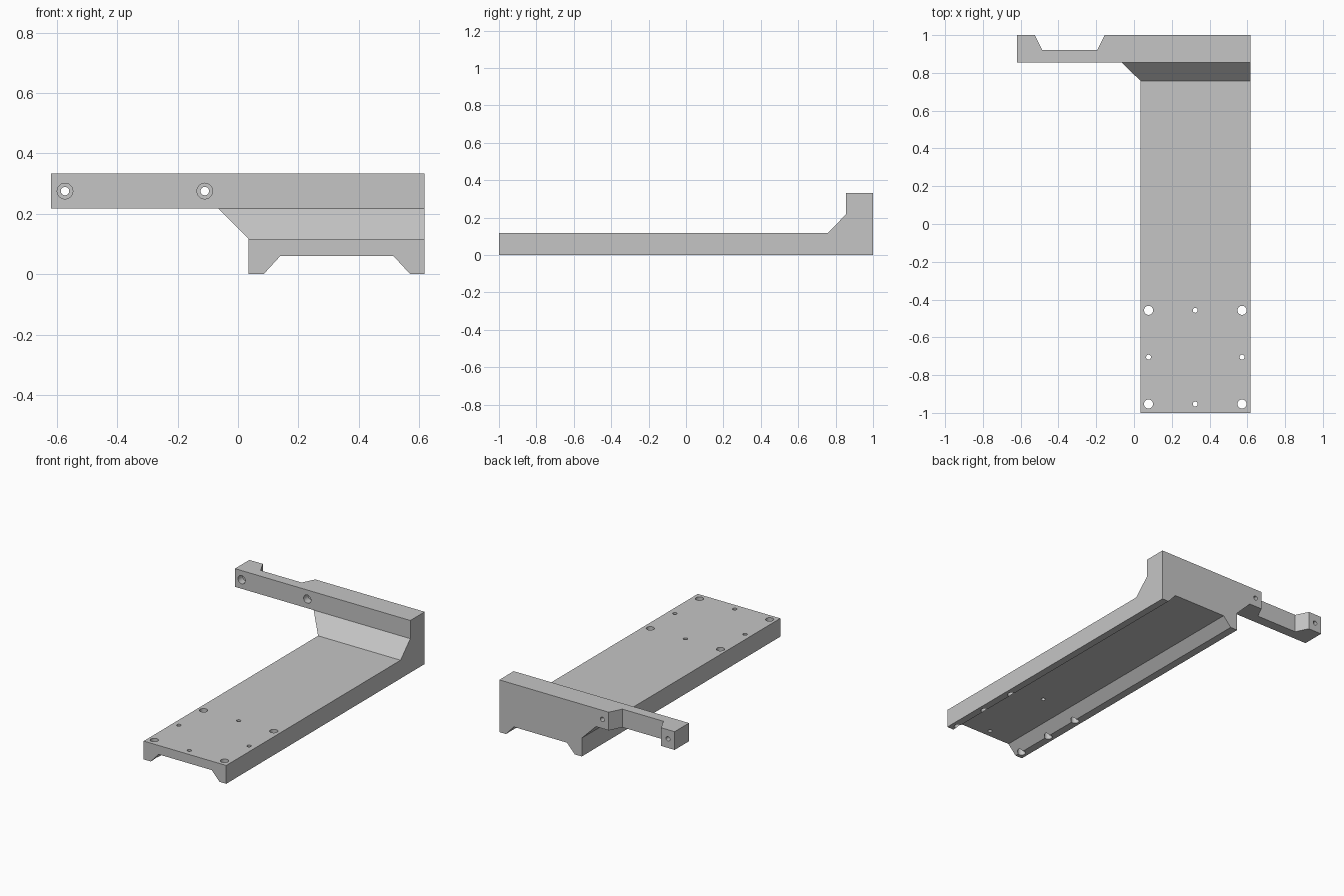
import bpy, bmesh, math
from mathutils import Matrix, Vector

cube = bpy.data.objects.get("Cube")
if cube:
    bpy.data.objects.remove(cube, do_unlink=True)

GREY = (0.56, 0.56, 0.56, 1)
grey = bpy.data.materials.new("plain grey")
grey.use_nodes = True
grey.diffuse_color = GREY
grey.node_tree.nodes["Principled BSDF"].inputs["Base Color"].default_value = GREY

RIGHT, LEFT = 0.035, 0.617          # plate sides
PLATE_TOP, BAR_BASE, BAR_TOP = 0.117, 0.217, 0.333
BAR_FRONT, FLARE_FRONT, FLARE_RIGHT = 0.855, 0.757, -0.065


def make_object(name, bm):
    bmesh.ops.recalc_face_normals(bm, faces=bm.faces)
    mesh = bpy.data.meshes.new(name)
    bm.to_mesh(mesh)
    bm.free()
    mesh.materials.append(grey)
    obj = bpy.data.objects.new(name, mesh)
    bpy.context.collection.objects.link(obj)
    return obj


def loft(name, start, end):
    """Solid between two matching loops of points."""
    bm = bmesh.new()
    a = [bm.verts.new(p) for p in start]
    b = [bm.verts.new(p) for p in end]
    bm.faces.new(a)
    bm.faces.new(b)
    n = len(a)
    for i in range(n):
        j = (i + 1) % n
        bm.faces.new((a[i], a[j], b[j], b[i]))
    return make_object(name, bm)


def cylinder(bm, x, y, z, radius, depth, along_y=False):
    turn = Matrix.Rotation(math.pi / 2, 4, "X") if along_y else Matrix()
    bmesh.ops.create_cone(bm, cap_ends=True, segments=24, radius1=radius,
                          radius2=radius, depth=depth,
                          matrix=Matrix.Translation(Vector((x, y, z))) @ turn)


def combine(target, other, operation):
    """Apply a boolean and remove the operand."""
    mod = target.modifiers.new(operation, "BOOLEAN")
    mod.operation, mod.solver, mod.object = operation, "EXACT", other
    bpy.context.view_layer.objects.active = target
    bpy.ops.object.modifier_apply(modifier=mod.name)
    bpy.data.objects.remove(other, do_unlink=True)


def rect(x, y, z):
    return [(x, y, z), (LEFT, y, z), (LEFT, 1, z), (x, 1, z)]


# Long plate with a tapered channel underneath
section = [(RIGHT, 0), (0.085, 0), (0.14, 0.06), (0.515, 0.06), (0.57, 0),
           (LEFT, 0), (LEFT, PLATE_TOP), (RIGHT, PLATE_TOP)]
bracket = loft("mounting_bracket", [(x, -1, z) for x, z in section],
               [(x, 1, z) for x, z in section])

# Flared riser joining plate and bar
riser = loft("riser", rect(RIGHT, FLARE_FRONT, PLATE_TOP),
             rect(FLARE_RIGHT, BAR_FRONT, BAR_BASE))

# Cross bar with a notch in its back
outline = [(-0.62, BAR_FRONT), (LEFT, BAR_FRONT), (LEFT, 1), (-0.155, 1),
           (-0.195, 0.92), (-0.485, 0.92), (-0.525, 1), (-0.62, 1)]
bar = loft("cross_bar", [(x, y, BAR_BASE) for x, y in outline],
           [(x, y, BAR_TOP) for x, y in outline])

combine(bracket, riser, "UNION")
combine(bracket, bar, "UNION")

# Plate holes: large at the corners, small midway along each side
through, recess = bmesh.new(), bmesh.new()
for i, x in enumerate((0.077, 0.324, 0.572)):
    for j, y in enumerate((-0.953, -0.705, -0.457)):
        if i == 1 and j == 1:
            continue
        corner = i != 1 and j != 1
        cylinder(through, x, y, 0.06, 0.024 if corner else 0.013, 0.3)
        if j == 1:
            cylinder(recess, x, y, 0, 0.024, 0.12)

# Bar holes with recessed mouths at the front
for x in (-0.573, -0.11):
    cylinder(through, x, 0.93, 0.275, 0.014, 0.3, True)
    cylinder(recess, x, BAR_FRONT, 0.275, 0.026, 0.09, True)

combine(bracket, make_object("hole_cutter", through), "DIFFERENCE")
combine(bracket, make_object("recess_cutter", recess), "DIFFERENCE")

bpy.ops.object.select_all(action="DESELECT")
bracket.select_set(True)
bpy.context.view_layer.objects.active = bracket
bpy.ops.object.shade_smooth_by_angle(angle=math.radians(30))
